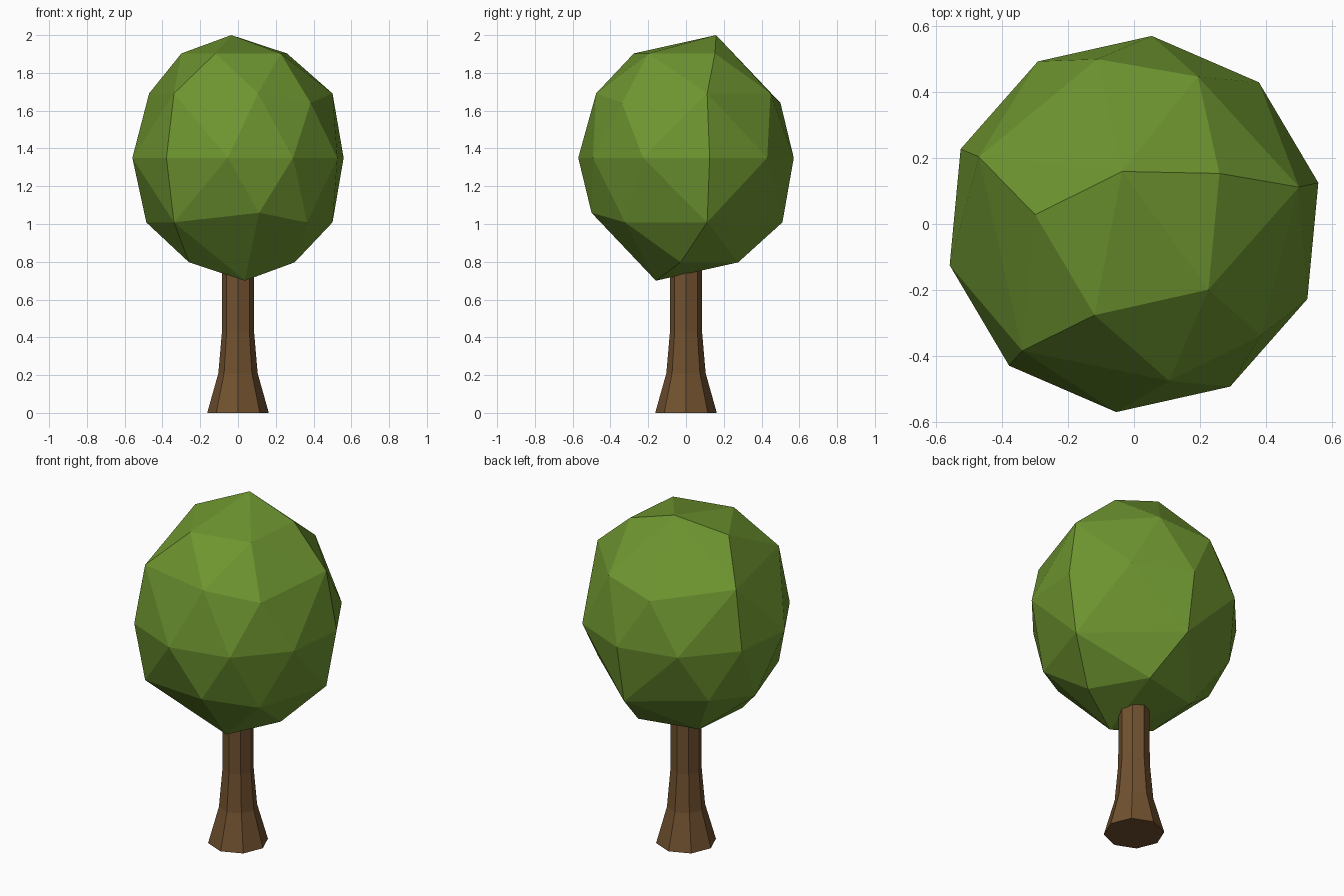
import bpy, bmesh, math
from mathutils import Matrix, Vector

if "Cube" in bpy.data.objects:
    bpy.data.objects.remove(bpy.data.objects["Cube"])


def material(name, rgb):
    m = bpy.data.materials.new(name)
    m.diffuse_color = (*rgb, 1)
    m.use_nodes = True
    m.node_tree.nodes["Principled BSDF"].inputs["Base Color"].default_value = m.diffuse_color
    return m


def add_object(name, bm, mat):
    bmesh.ops.recalc_face_normals(bm, faces=bm.faces)
    me = bpy.data.meshes.new(name)
    bm.to_mesh(me)
    bm.free()
    me.materials.append(mat)
    ob = bpy.data.objects.new(name, me)
    bpy.context.collection.objects.link(ob)


leaf_green = material("leaf green", (0.155, 0.300, 0.029))
bark_brown = material("bark brown", (0.165, 0.083, 0.029))

# Trunk: eight-sided rings, flared at the root, top hidden in the crown
bm = bmesh.new()
rings = []
for r, z in [(0.163, 0), (0.104, 0.21), (0.085, 0.43), (0.084, 0.95)]:
    rings.append([bm.verts.new((r * math.cos(k * math.pi / 4),
                                r * math.sin(k * math.pi / 4), z)) for k in range(8)])
for a, b in zip(rings, rings[1:]):
    for k in range(8):
        n = (k + 1) % 8
        bm.faces.new((a[k], a[n], b[n], b[k]))
bm.faces.new(rings[0][::-1])
bm.faces.new(rings[-1])
add_object("trunk", bm, bark_brown)

# Crown: stretched icosphere, thinned by collapsing a few edges
R, H, MID, TURN = 0.573, 0.65, 1.35, 30.6
bm = bmesh.new()
bmesh.ops.create_icosphere(bm, subdivisions=2, radius=1,
                           matrix=Matrix.Rotation(math.radians(TURN), 4, 'Z'))
for v in bm.verts:
    v.co = v.co.normalized()


def unit(angle, z):
    r = math.sqrt(max(0, 1 - z * z))
    return Vector((r * math.cos(math.radians(angle)), r * math.sin(math.radians(angle)), z))


def nearest(p):
    return min(bm.verts, key=lambda v: (v.co - p).length)


# side collapses: (direction of new point, +1 upper / -1 lower)
moves = []
for ang, s in [(12.6, 1), (156.6, 1), (228.6, 1), (12.6, -1), (84.6, -1), (228.6, -1)]:
    p = unit(ang, 0)
    target = Vector((0.895 * p.x, 0.895 * p.y, s * 0.525))
    moves.append((nearest(unit(ang - 18, s * 0.5)), nearest(unit(ang + 18, s * 0.5)), target))
# top and bottom collapses
for ang, s in [(102.6, 1), (282.6, -1)]:
    p = unit(ang, 0)
    moves.append((nearest(Vector((0, 0, s))), nearest(unit(ang, s * 0.85)),
                  Vector((0.285 * p.x, 0.285 * p.y, s))))
for a, b, t in moves:
    a.co = t
    b.co = t
bmesh.ops.remove_doubles(bm, verts=bm.verts, dist=0.001)
for v in bm.verts:
    v.co = Vector((v.co.x * R, v.co.y * R, MID + v.co.z * H))
add_object("crown", bm, leaf_green)
